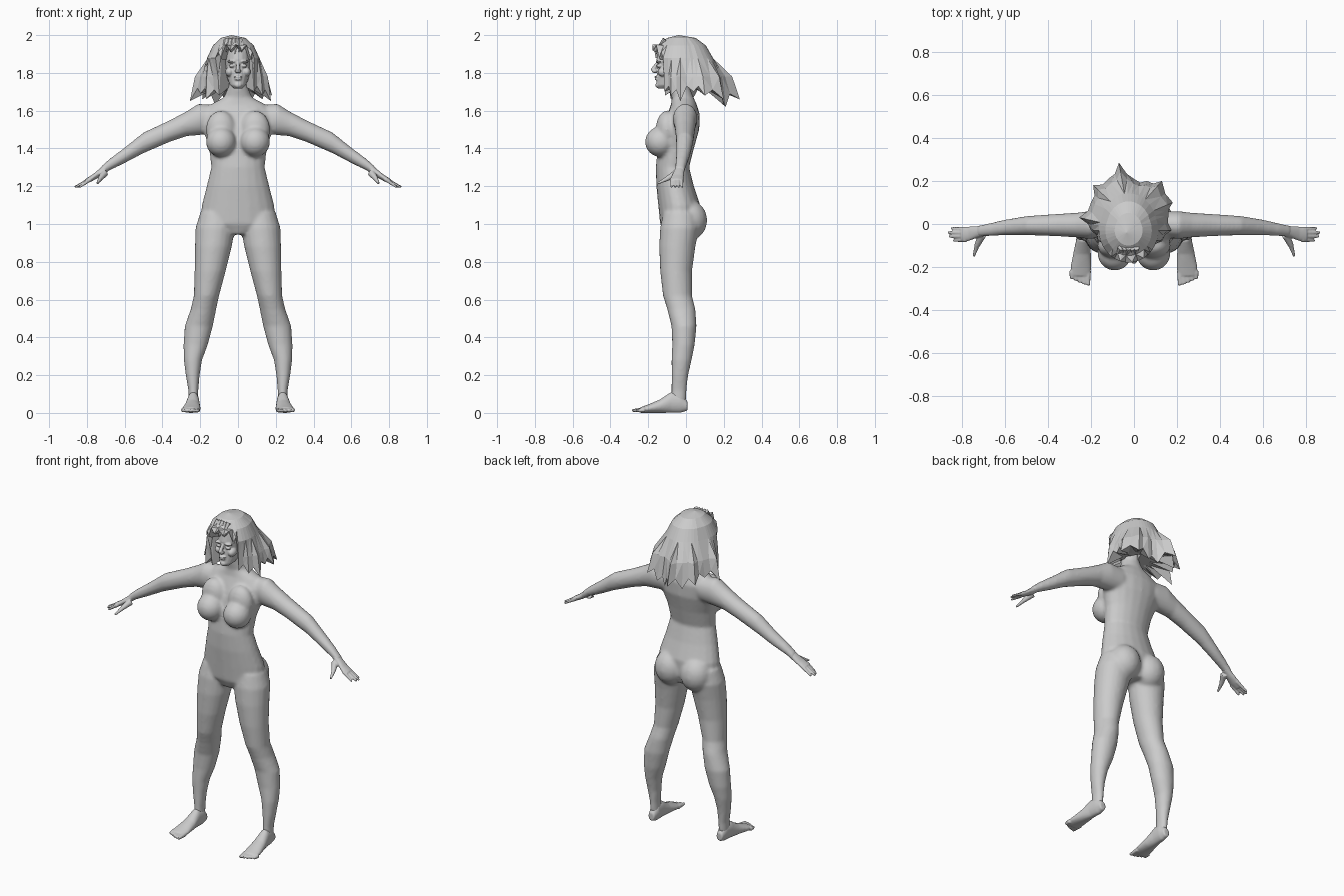
import bpy
import bmesh
from math import sin, cos, tau, atan2
from mathutils import Vector, Matrix

if "Cube" in bpy.data.objects:
    bpy.data.objects.remove(bpy.data.objects["Cube"])

grey = bpy.data.materials.new("plain grey")
grey.use_nodes = True
colour = (0.6, 0.6, 0.6, 1)
grey.diffuse_color = colour
grey.node_tree.nodes["Principled BSDF"].inputs["Base Color"].default_value = colour


def loft(bm, axis, rings, sides=20):
    """Closed tube through oval rings given as position and side limits."""
    order = {"x": (2, 0, 1), "y": (0, 2, 1), "z": (0, 1, 2)}[axis]
    loops = []
    for pos, u_low, u_high, v_low, v_high in rings:
        loop = []
        for i in range(sides):
            a = tau * i / sides
            u = (u_low + u_high + (u_high - u_low) * cos(a)) / 2
            v = (v_low + v_high + (v_high - v_low) * sin(a)) / 2
            point = (u, v, pos)
            loop.append(bm.verts.new([point[k] for k in order]))
        loops.append(loop)
    for low, high in zip(loops, loops[1:]):
        for i in range(sides):
            j = (i + 1) % sides
            bm.faces.new((low[i], low[j], high[j], high[i]))
    bm.faces.new(loops[0])
    bm.faces.new(loops[-1])


def ball(bm, centre, radii):
    matrix = Matrix.Translation(centre) @ Matrix.Diagonal((*radii, 1))
    bmesh.ops.create_uvsphere(bm, u_segments=20, v_segments=12, radius=1, matrix=matrix)


def taper(bm, start, end, thick, thin, sides=10):
    start, end = Vector(start), Vector(end)
    way = end - start
    matrix = Matrix.Translation((start + end) / 2) @ way.to_track_quat("Z", "Y").to_matrix().to_4x4()
    bmesh.ops.create_cone(bm, cap_ends=True, segments=sides, radius1=thick,
                          radius2=thin, depth=way.length, matrix=matrix)


def mirror_copy(bm):
    copy = bmesh.ops.duplicate(bm, geom=bm.verts[:] + bm.edges[:] + bm.faces[:])
    for item in copy["geom"]:
        if isinstance(item, bmesh.types.BMVert):
            item.co.x *= -1


def finish(name, bm, voxel=0):
    """Make the object; a voxel size fuses its parts into one smooth skin."""
    bmesh.ops.recalc_face_normals(bm, faces=bm.faces)
    mesh = bpy.data.meshes.new(name)
    bm.to_mesh(mesh)
    bm.free()
    mesh.materials.append(grey)
    obj = bpy.data.objects.new(name, mesh)
    bpy.context.collection.objects.link(obj)
    if voxel:
        fuse = obj.modifiers.new("fuse", "REMESH")
        fuse.mode = "VOXEL"
        fuse.voxel_size = voxel
        fuse.use_smooth_shade = True
        relax = obj.modifiers.new("relax", "SMOOTH")
        relax.iterations = 4
    return obj


# Body: paired limbs and masses first, then the central trunk
bm = bmesh.new()
loft(bm, "z", [
    (.05, .21, .262, -.08, 0), (.12, .21, .263, -.078, .003),
    (.2, .203, .277, -.077, .012), (.28, .19, .287, -.077, .03),
    (.36, .16, .289, -.073, .046), (.46, .133, .282, -.077, .056),
    (.55, .115, .25, -.1, .05), (.62, .1, .234, -.122, .032),
    (.75, .065, .23, -.137, .032), (.88, .033, .228, -.142, .05),
    (.98, .015, .225, -.137, .07), (1.06, .03, .2, -.12, .06)])
loft(bm, "x", [
    (.12, -.06, .06, 1.48, 1.63), (.21, -.07, .06, 1.47, 1.637),
    (.27, -.062, .052, 1.465, 1.598), (.36, -.057, .047, 1.435, 1.55),
    (.5, -.052, .037, 1.375, 1.485), (.6, -.052, .02, 1.322, 1.405),
    (.68, -.057, .002, 1.283, 1.345), (.73, -.062, -.008, 1.253, 1.3)])
ball(bm, (.09, -.135, 1.435), (.08, .082, .08))
ball(bm, (.09, -.1, 1.5), (.08, .06, .1))
ball(bm, (.088, .02, 1.02), (.095, .092, .105))
mirror_copy(bm)
loft(bm, "z", [(z, -w, w, front, back) for z, w, front, back in (
    (.945, .08, -.11, .05), (1, .2, -.137, .07), (1.1, .192, -.147, .075),
    (1.2, .166, -.157, .042), (1.3, .142, -.16, .017), (1.4, .153, -.15, .042),
    (1.5, .185, -.13, .07), (1.58, .2, -.1, .073), (1.63, .15, -.08, .058),
    (1.67, .075, -.075, .04), (1.72, .055, -.085, .02), (1.79, .052, -.09, .02))])
finish("body", bm, .01)

# Hands and feet
for side, sign in (("left", 1), ("right", -1)):
    bm = bmesh.new()
    loft(bm, "x", [(.69, -.055, -.005, 1.277, 1.33), (.73, -.064, -.01, 1.25, 1.295),
                   (.77, -.08, -.012, 1.228, 1.262), (.805, -.082, -.016, 1.212, 1.24)])
    for i, reach in enumerate((.84, .86, .865, .85)):
        y = -.073 + .016 * i
        taper(bm, (.78, y, 1.238), (reach, y - .004 + .003 * i, 1.195), .012, .006)
    taper(bm, (.705, -.05, 1.27), (.73, -.1, 1.24), .02, .013)
    taper(bm, (.728, -.095, 1.242), (.745, -.15, 1.215), .013, .006)
    bmesh.ops.scale(bm, vec=(sign, 1, 1), verts=bm.verts)
    finish(side + "_hand", bm, .004)

    bm = bmesh.new()
    loft(bm, "y", [(.008, .215, .255, .012, .06), (-.03, .205, .264, 0, .11),
                   (-.08, .205, .27, 0, .11), (-.14, .2, .283, 0, .07),
                   (-.2, .198, .295, 0, .045), (-.24, .203, .296, 0, .03)])
    for i, reach in enumerate((.285, .28, .273, .264, .255)):
        x = .213 + .019 * i
        taper(bm, (x, -.22, .016), (x, -reach, .012), .014, .009)
    bmesh.ops.scale(bm, vec=(sign, 1, 1), verts=bm.verts)
    finish(side + "_foot", bm, .005)

# Head with brow, eyes, nose, lips and ears
bm = bmesh.new()
ball(bm, (.032, -.143, 1.837), (.015, .014, .009))
ball(bm, (.034, -.145, 1.86), (.024, .016, .007))
ball(bm, (.045, -.118, 1.805), (.022, .032, .025))
ball(bm, (.072, -.055, 1.83), (.01, .018, .03))
mirror_copy(bm)
loft(bm, "z", [(z, -w, w, front, back) for z, w, front, back in (
    (1.717, .022, -.147, -.09), (1.735, .042, -.157, -.05), (1.765, .055, -.154, 0),
    (1.8, .065, -.152, .03), (1.835, .069, -.149, .05), (1.87, .072, -.157, .06),
    (1.92, .07, -.147, .055), (1.96, .045, -.115, .03))])
taper(bm, (0, -.146, 1.86), (0, -.177, 1.812), .008, .013)
ball(bm, (0, -.165, 1.809), (.018, .017, .01))
ball(bm, (0, -.156, 1.779), (.024, .012, .006))
ball(bm, (0, -.155, 1.767), (.02, .012, .006))
ball(bm, (0, -.148, 1.735), (.02, .014, .015))
finish("head", bm, .004)

# Hair: lock tips run round the head from the forehead towards +x
tips = [Vector(p) for p in (
    (.02, -.165, 1.91), (.07, -.14, 1.87), (.085, -.115, 1.7), (.13, -.08, 1.68),
    (.175, -.03, 1.65), (.16, .04, 1.7), (.18, .1, 1.68), (.13, .2, 1.66),
    (.06, .2, 1.63), (0, .21, 1.62), (-.07, .285, 1.66), (-.12, .21, 1.63),
    (-.19, .18, 1.66), (-.2, .1, 1.68), (-.255, .03, 1.65), (-.2, -.03, 1.69),
    (-.17, -.08, 1.66), (-.1, -.11, 1.68), (-.085, -.14, 1.87), (-.04, -.165, 1.91))]
ends = []
for tip, following in zip(tips, tips[1:] + tips[:1]):
    notch = (tip + following) / 2
    notch.z = max(tip.z, following.z) + .03
    notch.x *= .94
    notch.y *= .94
    ends += [tip, notch]

bm = bmesh.new()
middle = Vector((-.025, -.03, 0))
crown = bm.verts.new((-.035, -.04, 2))
columns = []
for end in ends:
    out = end - middle
    angle = atan2(out.y, out.x)
    points = []
    for z, radius in ((1.985, .065), (1.945, .108), (1.88, .138)):
        stretch = 1.25 if out.y > .1 else 1.08
        points.append(middle + Vector((radius * cos(angle), radius * stretch * sin(angle),
                                       max(z, end.z + .01))))
    swell = points[-1].lerp(end, .72)
    swell.z = max(1.78, end.z + .005)
    inner = Vector((end.x * .4, end.y * .4, max(1.73, end.z)))
    columns.append([bm.verts.new(p) for p in points + [swell, end, inner]])
for left, right in zip(columns, columns[1:] + columns[:1]):
    bm.faces.new((crown, left[0], right[0]))
    for k in range(len(left) - 1):
        bm.faces.new((left[k], right[k], right[k + 1], left[k + 1]))
bm.faces.new([column[-1] for column in columns])
bmesh.ops.triangulate(bm, faces=bm.faces)
finish("hair", bm)

# Loose fringe locks
bm = bmesh.new()
for i in range(5):
    x = -.075 + .022 * i
    taper(bm, (x * .8, -.11, 1.975), (x - .008, -.158, 1.9 + .012 * (i % 3)), .016, .002, 5)
finish("fringe", bm)
